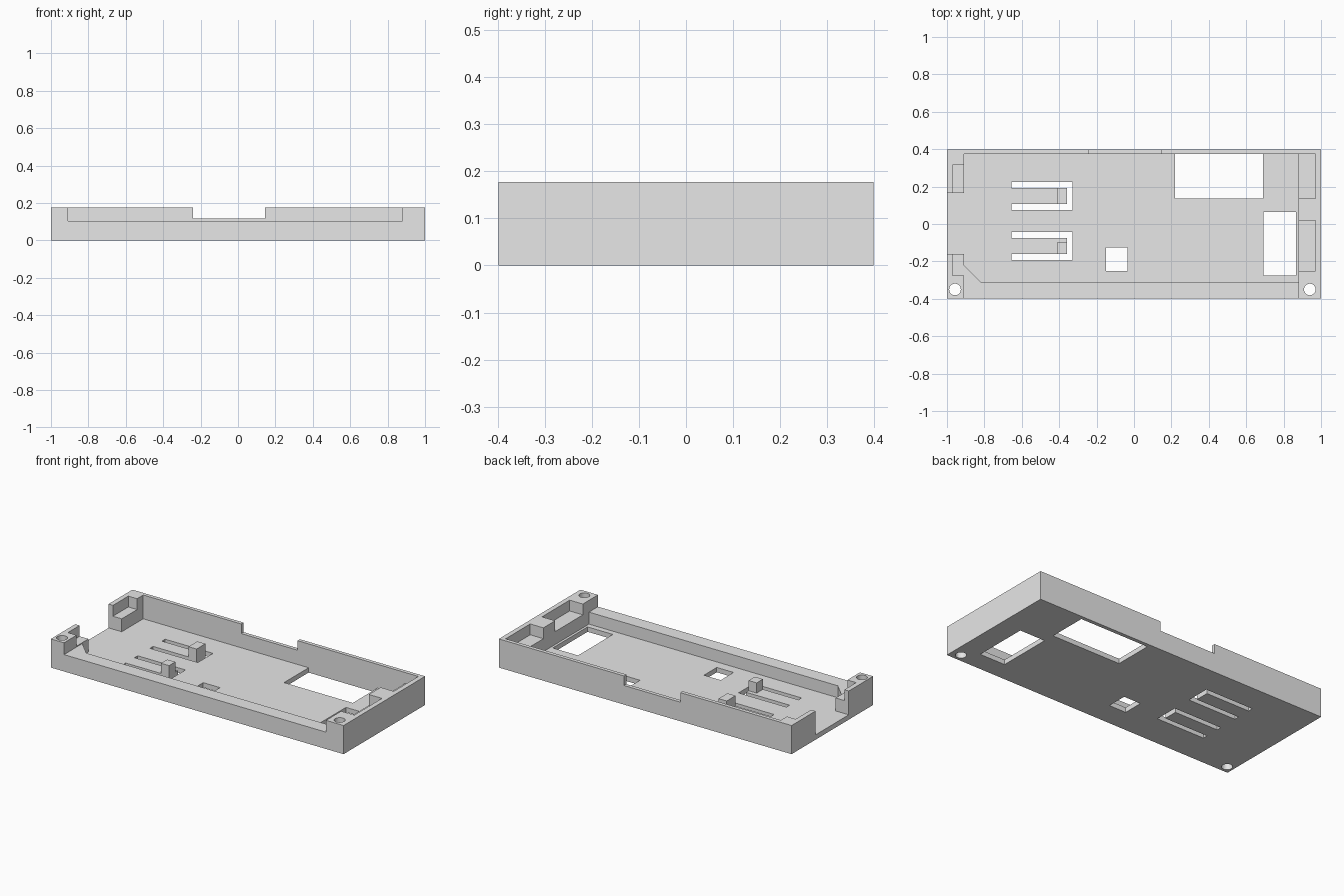
import bpy
import bmesh

cube = bpy.data.objects.get("Cube")
if cube:
    bpy.data.objects.remove(cube, do_unlink=True)

grey = bpy.data.materials.new("light grey plastic")
grey.use_nodes = True
grey.diffuse_color = (0.8, 0.8, 0.8, 1)
grey.node_tree.nodes["Principled BSDF"].inputs["Base Color"].default_value = (0.8, 0.8, 0.8, 1)

HEIGHT = 0.177
FLOOR = 0.03
LEDGE = 0.11
RIM = 0.104
ABOVE = 0.3
BELOW = -0.1


def finish(name, bm):
    bmesh.ops.recalc_face_normals(bm, faces=bm.faces)
    mesh = bpy.data.meshes.new(name)
    bm.to_mesh(mesh)
    bm.free()
    mesh.materials.append(grey)
    obj = bpy.data.objects.new(name, mesh)
    bpy.context.collection.objects.link(obj)
    return obj


def prism(name, outline, z0, z1):
    """Extrude a flat outline from z0 up to z1."""
    bm = bmesh.new()
    face = bm.faces.new([bm.verts.new((x, y, z0)) for x, y in outline])
    top = bmesh.ops.extrude_face_region(bm, geom=[face])
    verts = [v for v in top["geom"] if isinstance(v, bmesh.types.BMVert)]
    bmesh.ops.translate(bm, verts=verts, vec=(0, 0, z1 - z0))
    return finish(name, bm)


def block(name, x0, x1, y0, y1, z0, z1):
    return prism(name, [(x0, y0), (x1, y0), (x1, y1), (x0, y1)], z0, z1)


def drill(x, y, radius):
    bm = bmesh.new()
    bmesh.ops.create_cone(bm, cap_ends=True, segments=32, radius1=radius,
                          radius2=radius, depth=1)
    bmesh.ops.translate(bm, verts=bm.verts, vec=(x, y, 0))
    return finish("drill", bm)


def cut(target, cutter):
    """Subtract the cutter for good and discard it."""
    cutter.hide_render = True
    mod = target.modifiers.new("cut", "BOOLEAN")
    mod.operation = "DIFFERENCE"
    mod.solver = "EXACT"
    mod.object = cutter
    bpy.context.view_layer.objects.active = target
    bpy.ops.object.modifier_apply(modifier=mod.name)
    bpy.data.objects.remove(cutter, do_unlink=True)


tray = block("tray", -1, 1, -0.398, 0.398, 0, HEIGHT)

# Main cavity with one chamfered corner
cut(tray, prism("cavity", [(-0.91, -0.22), (-0.82, -0.31), (0.88, -0.31),
                           (0.88, 0.375), (-0.91, 0.375)], FLOOR, ABOVE))

# Low front wall, rear wall notch and open side gap
cut(tray, block("front_rim", -0.91, 0.88, -0.5, -0.2, RIM, ABOVE))
cut(tray, block("rear_notch", -0.24, 0.145, 0.3, 0.5, 0.118, ABOVE))
cut(tray, block("side_gap", -1.1, -0.85, -0.16, 0.165, FLOOR, ABOVE))

# Ledge pockets in the end blocks
for x0, x1, y0, y1 in [(-0.97, -0.9, 0.15, 0.315), (-0.97, -0.9, -0.275, -0.15),
                       (0.87, 0.97, 0.135, 0.375), (0.87, 0.97, -0.25, 0.02)]:
    cut(tray, block("pocket", x0, x1, y0, y1, LEDGE, ABOVE))

# Windows through the floor
for x0, x1, y0, y1 in [(0.22, 0.69, 0.135, 0.375), (0.692, 0.865, -0.275, 0.065),
                       (-0.15, -0.035, -0.25, -0.125)]:
    cut(tray, block("window", x0, x1, y0, y1, BELOW, FLOOR + 0.02))

# Screw holes
for x in (-0.957, 0.94):
    cut(tray, drill(x, -0.35, 0.031))

# Spring clips: U-shaped slot around a tongue, with a post on its tip
for name, y, post_top in [("rear", 0.15, 0.043), ("front", -0.118, 0.018)]:
    x0, x1, tip = -0.655, -0.328, -0.358
    outer, inner = 0.074, 0.043
    cut(tray, prism("slot", [(x0, y - outer), (x1, y - outer), (x1, y + outer),
                             (x0, y + outer), (x0, y + inner), (tip, y + inner),
                             (tip, y - inner), (x0, y - inner)], BELOW, FLOOR + 0.02))
    block(name + "_clip_post", tip - 0.055, tip, y - inner, y + post_top,
          FLOOR - 0.005, 0.093)
